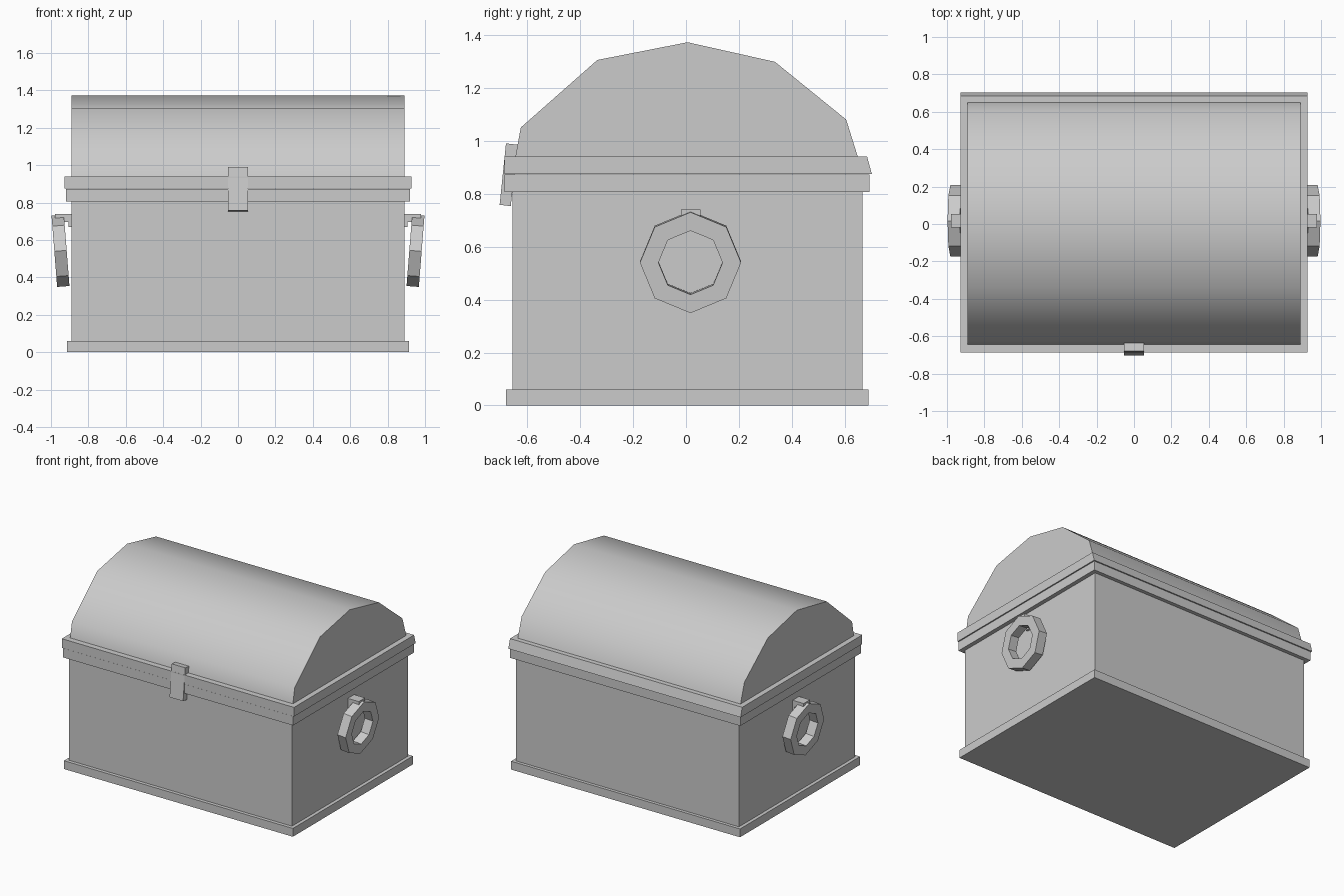
import bpy, bmesh, math
from mathutils import Matrix

if "Cube" in bpy.data.objects:
    bpy.data.objects.remove(bpy.data.objects["Cube"])


def mesh_object(name, bm):
    bmesh.ops.recalc_face_normals(bm, faces=bm.faces[:])
    me = bpy.data.meshes.new(name)
    bm.to_mesh(me)
    bm.free()
    ob = bpy.data.objects.new(name, me)
    bpy.context.collection.objects.link(ob)
    return ob


def prism(name, profile, x0, x1):
    """Extrude a (y, z) profile along x."""
    bm = bmesh.new()
    face = bm.faces.new([bm.verts.new((x0, y, z)) for y, z in profile])
    ext = bmesh.ops.extrude_face_region(bm, geom=[face])
    verts = [g for g in ext["geom"] if isinstance(g, bmesh.types.BMVert)]
    bmesh.ops.translate(bm, verts=verts, vec=(x1 - x0, 0, 0))
    return mesh_object(name, bm)


def box(name, x0, x1, y0, y1, z0, z1):
    return prism(name, [(y0, z0), (y1, z0), (y1, z1), (y0, z1)], x0, x1)


def ring(name, side, sides=8, outer=0.191, inner=0.121, depth=0.066):
    """Octagonal ring in the yz plane, bottom tilted away from the chest."""
    bm = bmesh.new()
    loops = []
    for r, x in ((outer, -depth / 2), (outer, depth / 2), (inner, depth / 2), (inner, -depth / 2)):
        loops.append([bm.verts.new((x, r * math.cos(a), r * math.sin(a)))
                      for a in (2 * math.pi * i / sides for i in range(sides))])
    for k in range(4):
        a, b = loops[k], loops[(k + 1) % 4]
        for i in range(sides):
            j = (i + 1) % sides
            bm.faces.new((a[i], a[j], b[j], b[i]))
    tilt = Matrix.Rotation(side * math.radians(4.5), 4, 'Y')
    bm.transform(Matrix.Translation((side * 0.949, 0.017, 0.542)) @ tilt)
    return mesh_object(name, bm)


# Chest body with base trim and upper rim
box("chest_body", -0.89, 0.89, -0.655, 0.667, 0.0, 0.86)
box("base_trim", -0.915, 0.915, -0.68, 0.69, 0.0, 0.06)
box("body_rim", -0.92, 0.92, -0.685, 0.694, 0.807, 0.873)

# Lid rim, tipped slightly with the lid
prism("lid_rim", [(-0.686, 0.874), (0.702, 0.874), (0.684, 0.94), (-0.686, 0.94)], -0.928, 0.928)

# Barrel lid, smooth across the arc
lid = prism("lid", [(-0.648, 0.92), (-0.624, 1.05), (-0.335, 1.305), (0.006, 1.372),
                    (0.336, 1.298), (0.605, 1.08), (0.655, 0.92)], -0.89, 0.89)
bpy.context.view_layer.objects.active = lid
lid.select_set(True)
bpy.ops.object.shade_smooth_by_angle(angle=math.radians(45))

# Latch plate leaning against the rims
prism("latch", [(-0.704, 0.758), (-0.662, 0.753), (-0.636, 0.985), (-0.68, 0.99)], -0.054, 0.054)

# Ring handles and their brackets on both ends
for side, label in ((1, "right"), (-1, "left")):
    ring(label + "_handle", side)
    xs = sorted((side * 0.88, side * 0.978))
    box(label + "_handle_bracket", *xs, -0.018, 0.054, 0.697, 0.74)
    xs = sorted((side * 0.88, side * 0.906))
    box(label + "_bracket_plate", *xs, -0.018, 0.054, 0.67, 0.72)
